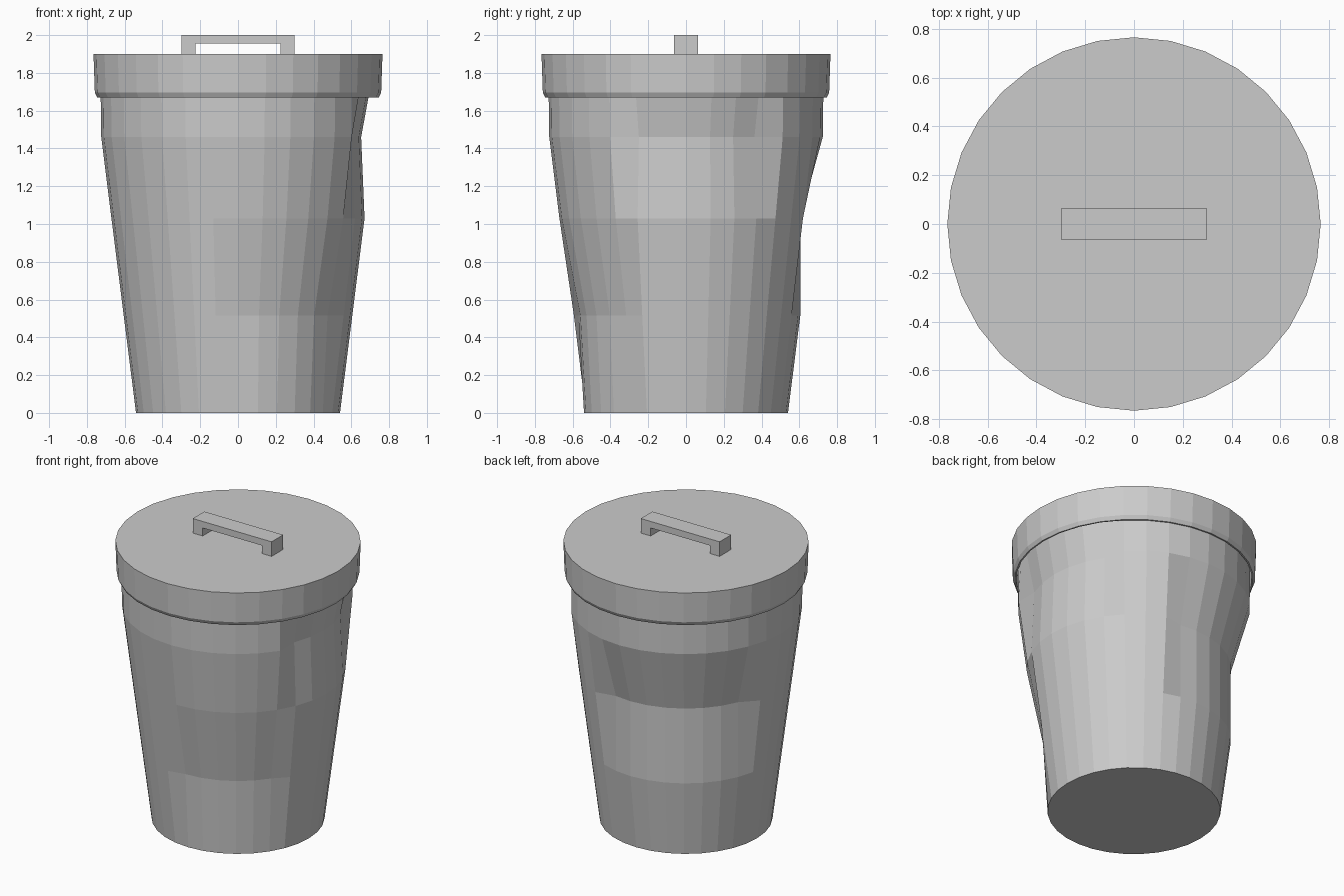
import bpy
import bmesh
from math import sin, cos, radians

if "Cube" in bpy.data.objects:
    bpy.data.objects.remove(bpy.data.objects["Cube"])

SIDES = 32


def lathe(name, profile, cap_start=False, cap_end=False, dents=()):
    """Spin (radius, z) points into a faceted shell; dents push ring vertices inward."""
    bm = bmesh.new()
    rings = []
    for k, (r, z) in enumerate(profile):
        ring = []
        for i in range(SIDES):
            deg = 360 * i / SIDES
            rr = r
            for level, start, end, depth in dents:
                if level == k and (deg - start) % 360 <= end - start:
                    rr -= depth
            ring.append(bm.verts.new((rr * cos(radians(deg)), rr * sin(radians(deg)), z)))
        rings.append(ring)
    for a, b in zip(rings, rings[1:]):
        for i in range(SIDES):
            j = (i + 1) % SIDES
            bm.faces.new((a[i], a[j], b[j], b[i]))
    if cap_start:
        bm.faces.new(rings[0][::-1])
    if cap_end:
        bm.faces.new(rings[-1])
    bmesh.ops.recalc_face_normals(bm, faces=bm.faces)
    return finish(name, bm)


def finish(name, bm):
    mesh = bpy.data.meshes.new(name)
    bm.to_mesh(mesh)
    bm.free()
    obj = bpy.data.objects.new(name, mesh)
    bpy.context.collection.objects.link(obj)
    return obj


# Tapered bin body with three dents: (ring, start angle, end angle, depth)
dents = [
    (1, 269, 327, 0.035),   # low, front right
    (2, 78, 158, 0.065),    # middle, back left
    (3, 337, 395, 0.072),   # high, right side
]
lathe("bin_body",
      [(0.54, 0), (0.605, 0.515), (0.67, 1.03), (0.724, 1.46), (0.73, 1.885)],
      cap_start=True, dents=dents)

# Lid: flat top, skirt with a small bevelled lower rim, hollow inside
lathe("lid",
      [(0.735, 1.885), (0.735, 1.67), (0.745, 1.67), (0.758, 1.695), (0.765, 1.9)],
      cap_start=True, cap_end=True)

# Bracket handle: side outline extruded through its thickness
outline = [(-0.30, 1.9), (-0.225, 1.9), (-0.225, 1.955), (0.225, 1.955),
           (0.225, 1.9), (0.30, 1.9), (0.30, 2.0), (-0.30, 2.0)]
bm = bmesh.new()
face = bm.faces.new([bm.verts.new((x, -0.063, z)) for x, z in outline])
ext = bmesh.ops.extrude_face_region(bm, geom=[face])
bmesh.ops.translate(bm, vec=(0, 0.126, 0),
                    verts=[v for v in ext["geom"] if isinstance(v, bmesh.types.BMVert)])
bmesh.ops.recalc_face_normals(bm, faces=bm.faces)
finish("lid_handle", bm)
